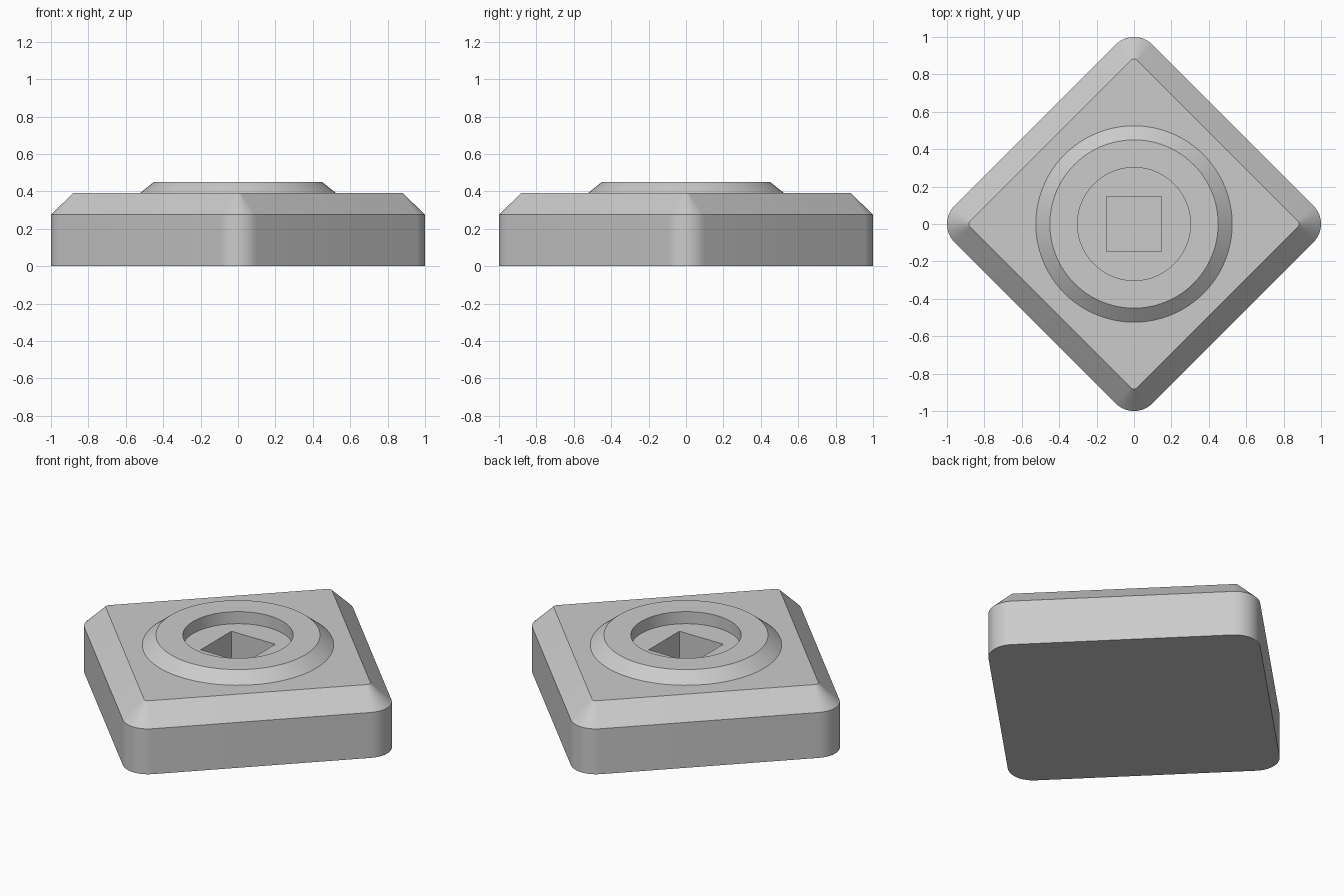
import bpy, bmesh, math
from math import cos, sin, pi

if "Cube" in bpy.data.objects:
    bpy.data.objects.remove(bpy.data.objects["Cube"])

grey = bpy.data.materials.new("plain grey")
grey.diffuse_color = (0.6, 0.6, 0.6, 1)
grey.use_nodes = True
grey.node_tree.nodes["Principled BSDF"].inputs["Base Color"].default_value = grey.diffuse_color


def loft(name, loops):
    """Closed solid through loops of equal point count, bottom to top."""
    bm = bmesh.new()
    rows = [[bm.verts.new(p) for p in loop] for loop in loops]
    n = len(rows[0])
    for a, b in zip(rows, rows[1:]):
        for i in range(n):
            j = (i + 1) % n
            bm.faces.new((a[i], a[j], b[j], b[i]))
    bm.faces.new(rows[0][::-1])
    bm.faces.new(rows[-1])
    mesh = bpy.data.meshes.new(name)
    bm.to_mesh(mesh)
    bm.free()
    ob = bpy.data.objects.new(name, mesh)
    bpy.context.collection.objects.link(ob)
    mesh.materials.append(grey)
    return ob


def circle(r, z, n=96):
    return [(r * cos(2 * pi * i / n), r * sin(2 * pi * i / n), z) for i in range(n)]


def diamond(c, r, z, seg=10):
    """Rounded square standing on its corner; c = corner arc centre distance."""
    pts = []
    for k in range(4):
        q = k * pi / 2
        for i in range(seg + 1):
            a = q - pi / 4 + i * pi / 2 / seg
            pts.append((c * cos(q) + r * cos(a), c * sin(q) + r * sin(a), z))
    return pts


def combine(target, tool, operation):
    tool.hide_render = True
    mod = target.modifiers.new(operation.lower(), 'BOOLEAN')
    mod.operation, mod.object, mod.solver = operation, tool, 'EXACT'
    bpy.context.view_layer.objects.active = target
    bpy.ops.object.modifier_apply(modifier=mod.name)
    bpy.data.objects.remove(tool)


# Chamfered block with rounded corners
block = loft("base_block", [diamond(0.86, 0.14, 0), diamond(0.86, 0.14, 0.275),
                            diamond(0.86, 0.022, 0.39)])
# Raised conical boss
combine(block, loft("boss", [circle(0.525, 0.3), circle(0.525, 0.39),
                             circle(0.45, 0.45)]), 'UNION')
# Round recess
combine(block, loft("recess_cutter", [circle(0.302, 0.377), circle(0.302, 0.6)]), 'DIFFERENCE')
# Square socket in the recess floor
h = 0.147
square = [(-h, -h), (h, -h), (h, h), (-h, h)]
combine(block, loft("socket_cutter", [[(x, y, z) for x, y in square] for z in (0.15, 0.5)]),
        'DIFFERENCE')

block.select_set(True)
bpy.context.view_layer.objects.active = block
bpy.ops.object.shade_smooth_by_angle(angle=math.radians(25))
